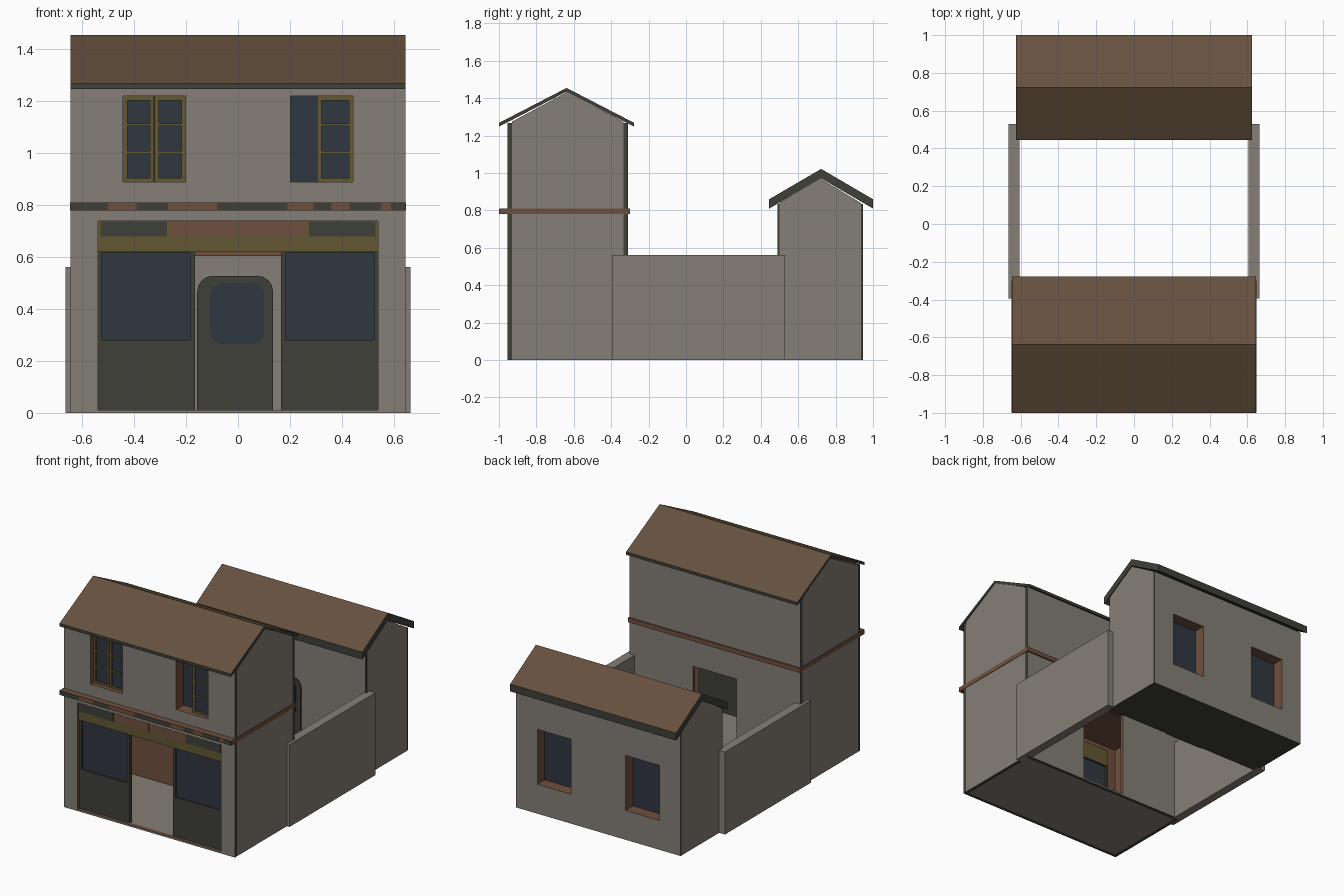
import bpy, bmesh, math

if "Cube" in bpy.data.objects:
    bpy.data.objects.remove(bpy.data.objects["Cube"])

# Flat colours, given as sRGB and converted to linear
def lin(c):
    c /= 255
    return c / 12.92 if c <= 0.04045 else ((c + 0.055) / 1.055) ** 2.4

COLOURS = {"plaster": (133, 126, 118), "roof_brown": (101, 80, 62), "dark_trim": (63, 64, 56),
           "glass": (48, 55, 65), "olive_paint": (98, 88, 50), "timber": (112, 80, 61)}
MATS = []
for n, c in COLOURS.items():
    m = bpy.data.materials.new(n)
    m.diffuse_color = (*[lin(v) for v in c], 1)
    m.use_nodes = True
    m.node_tree.nodes["Principled BSDF"].inputs["Base Color"].default_value = m.diffuse_color
    MATS.append(m)
WALL, ROOF, TRIM, GLASS, OLIVE, TIMBER = range(6)


def finish(name, bm):
    me = bpy.data.meshes.new(name)
    bm.to_mesh(me)
    bm.free()
    for m in MATS:
        me.materials.append(m)
    ob = bpy.data.objects.new(name, me)
    bpy.context.collection.objects.link(ob)
    return ob


def wall(name, x0, x1, y0, y1, z0, z1, holes=(), front=WALL, back=WALL, edge=TRIM, reveal=TIMBER):
    """Slab in the xz plane with rectangular holes (xa, xb, za, zb)."""
    xs = sorted({x0, x1, *[v for h in holes for v in h[:2]]})
    zs = sorted({z0, z1, *[v for h in holes for v in h[2:]]})
    nx, nz = len(xs) - 1, len(zs) - 1

    def inside(i, k):
        return 0 <= i < nx and 0 <= k < nz

    def solid(i, k):
        if not inside(i, k):
            return False
        cx, cz = (xs[i] + xs[i + 1]) / 2, (zs[k] + zs[k + 1]) / 2
        return not any(a < cx < b and c < cz < d for a, b, c, d in holes)

    bm = bmesh.new()

    def quad(pts, mat):
        bm.faces.new([bm.verts.new(p) for p in pts]).material_index = mat

    for i in range(nx):
        for k in range(nz):
            if not solid(i, k):
                continue
            a, b, c, d = xs[i], xs[i + 1], zs[k], zs[k + 1]
            quad([(a, y0, c), (b, y0, c), (b, y0, d), (a, y0, d)], front)
            quad([(a, y1, c), (a, y1, d), (b, y1, d), (b, y1, c)], back)
            for di, dk, p, q in ((-1, 0, (a, d), (a, c)), (1, 0, (b, c), (b, d)),
                                 (0, -1, (a, c), (b, c)), (0, 1, (b, d), (a, d))):
                if not solid(i + di, k + dk):
                    quad([(p[0], y0, p[1]), (p[0], y1, p[1]), (q[0], y1, q[1]), (q[0], y0, q[1])],
                         reveal if inside(i + di, k + dk) else edge)
    bmesh.ops.remove_doubles(bm, verts=bm.verts, dist=1e-5)
    bmesh.ops.recalc_face_normals(bm, faces=bm.faces)
    return finish(name, bm)


def box(name, x0, x1, y0, y1, z0, z1, mat):
    return wall(name, x0, x1, y0, y1, z0, z1, (), mat, mat, mat, mat)


def prism(name, pts, a, b, rule, axis="x"):
    """Extrude a 2D outline along x (yz outline) or y (xz outline)."""
    bm = bmesh.new()
    put = (lambda t, p: (t, p[0], p[1])) if axis == "x" else (lambda t, p: (p[0], t, p[1]))
    A = [bm.verts.new(put(a, p)) for p in pts]
    B = [bm.verts.new(put(b, p)) for p in pts]
    bm.faces.new(A)
    bm.faces.new(B[::-1])
    for i in range(len(pts)):
        j = (i + 1) % len(pts)
        bm.faces.new((A[i], B[i], B[j], A[j]))
    bmesh.ops.recalc_face_normals(bm, faces=bm.faces)
    bm.normal_update()
    for f in bm.faces:
        f.material_index = rule(f.normal)
    return finish(name, bm)


def roof(name, y0, y1, ze, zr, t, hx):
    ym = (y0 + y1) / 2
    pts = [(y0, ze), (ym, zr), (y1, ze), (y1, ze - t), (ym, zr - t), (y0, ze - t)]
    prism(name, pts, -hx, hx, lambda n: ROOF if n.z > 0.3 else TRIM)


def gables(name, y0, y1, ze, zr, hx):
    pts = [(y0, 0), (y1, 0), (y1, ze), ((y0 + y1) / 2, zr), (y0, ze)]
    for s, side in ((-1, "left"), (1, "right")):
        def rule(n, s=s):
            return WALL if n.x * s > 0.5 else TIMBER if n.x * s < -0.5 else TRIM
        prism(f"{name}_{side}", pts, s * hx, s * (hx - 0.025), rule)


def rounded(x0, x1, z0, z1, r, low=True):
    pts = []
    for cx, cz, st in ((x1 - r, z1 - r, 0), (x0 + r, z1 - r, 90), (x0 + r, z0 + r, 180), (x1 - r, z0 + r, 270)):
        if st >= 180 and not low:
            continue
        for k in range(5):
            a = math.radians(st + k * 22.5)
            pts.append((cx + r * math.cos(a), cz + r * math.sin(a)))
    return pts if low else pts + [(x0, z0), (x1, z0)]


# Front building: walls, floor, gables, roof
UP = [(-0.443, -0.203, 0.89, 1.22), (0.203, 0.443, 0.89, 1.22)]
wall("front_wall", -0.645, 0.645, -0.955, -0.93, 0, 1.268, UP + [(-0.54, 0.54, 0.012, 0.74)], back=TIMBER)
wall("courtyard_wall", -0.645, 0.645, -0.335, -0.31, 0, 1.268, [(-0.165, 0.165, 0.012, 0.605)], front=TIMBER)
gables("front_gable", -0.93, -0.335, 1.275, 1.435, 0.645)
box("shop_floor", -0.62, 0.62, -0.93, -0.335, 0.0, 0.01, WALL)
roof("front_roof", -1.0, -0.277, 1.268, 1.455, 0.02, 0.646)

# Storey band (also the ceiling of the shop) with dark patches
box("storey_band", -0.648, 0.648, -0.997, -0.3, 0.78, 0.81, TIMBER)
for i, (a, b) in enumerate(((-0.645, -0.5), (-0.39, -0.27), (-0.08, 0.19), (0.29, 0.36), (0.43, 0.55), (0.59, 0.645))):
    box(f"band_patch_{i}", a, b, -1.0, -0.996, 0.781, 0.809, TRIM)


# Recessed windows: timber lining and glass; d is the inward direction
def recess(name, x0, x1, z0, z1, y, d):
    ya, yb = sorted((y, y + d * 0.055))
    wall(name + "_lining", x0 - 0.012, x1 + 0.012, ya, yb, z0 - 0.012, z1 + 0.012, [(x0, x1, z0, z1)],
         TIMBER, TIMBER, TIMBER)
    ya, yb = sorted((y + d * 0.055, y + d * 0.062))
    box(name + "_glass", x0 - 0.012, x1 + 0.012, ya, yb, z0 - 0.012, z1 + 0.012, GLASS)


def sash(name, x0, x1):
    rows = [(0.904, 0.998), (1.008, 1.104), (1.114, 1.204)]
    wall(name, x0, x1, -0.925, -0.908, 0.89, 1.22, [(x0 + 0.017, x1 - 0.015, a, b) for a, b in rows],
         OLIVE, OLIVE, OLIVE, OLIVE)
    box(name + "_glass", x0 + 0.01, x1 - 0.01, -0.918, -0.914, 0.9, 1.21, GLASS)


for i, h in enumerate(UP):
    recess(f"upper_window_{i}", *h, -0.93, 1)
sash("sash_left", -0.443, -0.324)
sash("sash_middle", -0.322, -0.203)
sash("sash_right", 0.305, 0.443)

# Shopfront: lower panels, display glass, posts
for s, side in ((-1, "left"), (1, "right")):
    def sbox(name, a, b, *r):
        box(f"{name}_{side}", *sorted((s * a, s * b)), *r)
    wall(f"shop_frame_{side}", *sorted((s * 0.165, s * 0.54)), -0.935, -0.905, 0.01, 0.625,
         [(*sorted((s * 0.183, s * 0.525)), 0.28, 0.616)], TRIM, TRIM, TRIM, TRIM)
    sbox("shop_glass", 0.18, 0.53, -0.924, -0.918, 0.275, 0.62, GLASS)

# Shop sign board with four blank panels
box("sign_board", -0.54, 0.54, -0.948, -0.91, 0.62, 0.74, OLIVE)
for i, c in enumerate((TRIM, TIMBER, TIMBER, TRIM)):
    x = -0.53 + i * 0.268
    box(f"sign_panel_{i}", x, x + 0.256, -0.953, -0.947, 0.68, 0.738, c)

# Courtyard side walls
for s, side in ((-1, "left"), (1, "right")):
    box(f"yard_wall_{side}", *sorted((s * 0.605, s * 0.665)), -0.395, 0.53, 0, 0.562, WALL)

# Back building
BACK = [(-0.46, -0.205, 0.2, 0.575), (0.205, 0.46, 0.2, 0.575)]
wall("back_house_front", -0.62, 0.62, 0.49, 0.515, 0, 0.835, back=TIMBER)
wall("back_house_rear", -0.62, 0.62, 0.92, 0.945, 0, 0.835, BACK, front=TIMBER)
gables("back_gable", 0.5, 0.935, 0.84, 0.972, 0.621)
box("back_floor", -0.615, 0.615, 0.495, 0.94, 0.0, 0.01, TRIM)
roof("back_roof", 0.445, 1.0, 0.86, 1.022, 0.05, 0.626)
for i, h in enumerate(BACK):
    recess(f"back_window_{i}", *h, 0.92, -1)

# Door facing the courtyard
prism("back_door", rounded(-0.157, 0.135, 0.0, 0.528, 0.06, False), 0.483, 0.491, lambda n: TRIM, "y")
prism("back_door_glass", rounded(-0.107, 0.1, 0.265, 0.5, 0.045), 0.479, 0.484, lambda n: GLASS, "y")
